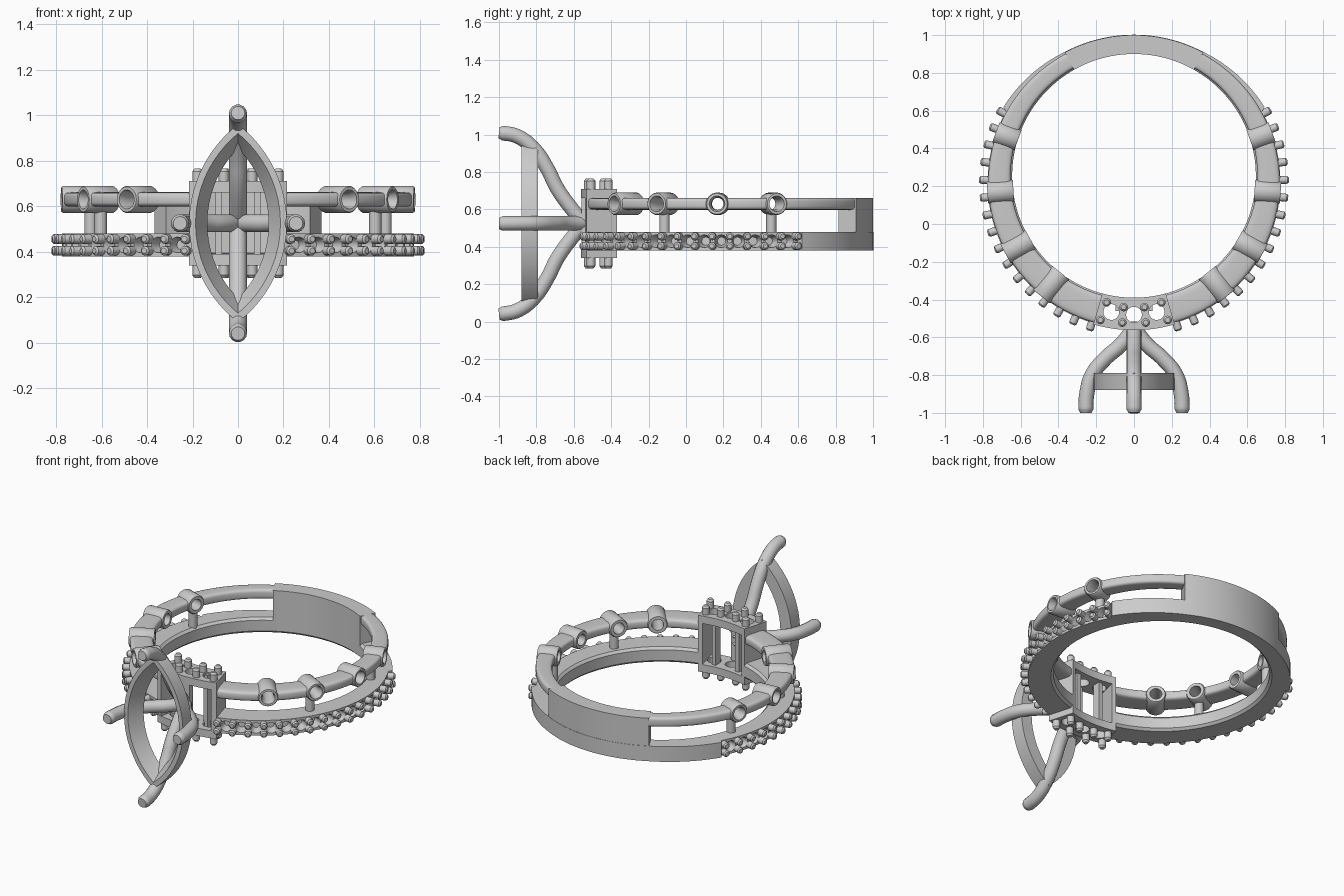
import bpy, bmesh
from math import sin, cos, sqrt, radians, pi, copysign
from mathutils import Vector, Matrix

if "Cube" in bpy.data.objects:
    bpy.data.objects.remove(bpy.data.objects["Cube"])

CY, ZM = 0.22, 0.525          # ring centre in y, mirror height of the head


def finish(name, bm):
    bmesh.ops.recalc_face_normals(bm, faces=bm.faces)
    me = bpy.data.meshes.new(name)
    bm.to_mesh(me)
    bm.free()
    ob = bpy.data.objects.new(name, me)
    bpy.context.collection.objects.link(ob)
    return ob


def polar(a, r, z):
    return Vector((r * cos(radians(a)), CY + r * sin(radians(a)), z))


def inner(a):                 # finger hole, centred slightly behind the outer circle
    s, c = sin(radians(a)), cos(radians(a))
    return 0.035 * s + sqrt(0.645 ** 2 - (0.035 * c) ** 2)


def skin(name, rings, closed):
    """Joins a list of equal point loops into a surface."""
    bm = bmesh.new()
    vs = [[bm.verts.new(p) for p in ring] for ring in rings]
    n, m = len(vs), len(vs[0])
    for i in range(n if closed else n - 1):
        a, b = vs[i], vs[(i + 1) % n]
        for j in range(m):
            k = (j + 1) % m
            bm.faces.new((a[j], a[k], b[k], b[j]))
    if not closed:
        bm.faces.new(vs[0])
        bm.faces.new(vs[-1])
    return finish(name, bm)


def sweep(name, a0, a1, profile, steps):
    """profile(angle) gives (radius, z) pairs, swept round the ring."""
    angs = [a0 + (a1 - a0) * i / steps for i in range(steps + 1)]
    return skin(name, [[polar(a, r, z) for r, z in profile(a)] for a in angs], False)


def rod(bm, p0, p1, r0, r1=None, seg=12):
    p0, p1 = Vector(p0), Vector(p1)
    d = p1 - p0
    mat = Matrix.Translation((p0 + p1) / 2) @ d.to_track_quat('Z', 'Y').to_matrix().to_4x4()
    bmesh.ops.create_cone(bm, cap_ends=True, segments=seg, radius1=r0,
                          radius2=r0 if r1 is None else r1, depth=d.length, matrix=mat)


def peg(bm, p0, p1, r, tip=0.012):
    p0, p1 = Vector(p0), Vector(p1)
    q = p1 - (p1 - p0).normalized() * tip
    rod(bm, p0, q, r)
    rod(bm, q, p1, r, r * 0.6)


def box(bm, x0, x1, y0, y1, z0, z1):
    mat = Matrix.Translation(((x0 + x1) / 2, (y0 + y1) / 2, (z0 + z1) / 2))
    bmesh.ops.create_cube(bm, size=1, matrix=mat @ Matrix.Diagonal((x1 - x0, y1 - y0, z1 - z0, 1)))


def cut(ob, bm):
    cutter = finish("cutter", bm)
    cutter.hide_render = True
    mod = ob.modifiers.new("cut", 'BOOLEAN')
    mod.operation, mod.solver, mod.object = 'DIFFERENCE', 'EXACT', cutter
    bpy.context.view_layer.objects.active = ob
    bpy.ops.object.modifier_apply(modifier=mod.name)
    bpy.data.objects.remove(cutter)


# Lower band: recessed for the small stones, thicker shoulder behind them
def band_profile(a):
    b = a if a <= 90 else 180 - a
    out = 0.775 if b < 30 else 0.782 + 0.016 * max(0, (62 - b) / 32)
    i = inner(a)
    return [(i, 0.395), (i + 0.015, 0.38), (out, 0.38), (out, 0.48), (i + 0.015, 0.48), (i, 0.465)]


band = sweep("lower_band", -74, 254, band_profile, 328)
holes, prongs = bmesh.new(), bmesh.new()
PITCH, START = 6.75, 28
for flip in (False, True):
    for k in range(16):
        a = START - PITCH * k
        h = a - PITCH / 2
        if flip:
            a, h = 180 - a, 180 - h
        for z in (0.404, 0.456):
            peg(prongs, polar(a, 0.75, z), polar(a, 0.82, z), 0.021, 0.008)
        if k < 15:
            rod(holes, polar(h, 0.72, 0.43), polar(h, 0.785, 0.43), 0.022, 0.037, 20)
cut(band, holes)
finish("small_stone_prongs", prongs)


# Upper rail with a soft rounded section
def rail_profile(a):
    i, o = inner(a) + 0.008, 0.772
    pts = []
    for k in range(20):
        t = 2 * pi * (k + 0.5) / 20
        c, s = cos(t), sin(t)
        pts.append(((i + o) / 2 + (o - i) / 2 * copysign(abs(c) ** 0.45, c),
                    0.63 + 0.032 * copysign(abs(s) ** 0.45, s)))
    return pts


rail = sweep("upper_rail", -74, 254, rail_profile, 164)

# Solid wall joining rail and band at the back
sweep("back_wall", 62, 118,
      lambda a: [(inner(a), 0.44), (0.78, 0.44), (0.78, 0.662), (inner(a), 0.662)], 56)

# Round bezels through the rail, every other one carried by a post
bores, posts = bmesh.new(), bmesh.new()
for n, a in enumerate((20, -4, -29, -51)):
    for s, side in ((a, "right"), (180 - a, "left")):
        r0, r1 = inner(s) - 0.002, 0.778
        rings = []
        ax = polar(s, 1, 0) - polar(s, 0, 0)
        tan = Vector((-ax.y, ax.x, 0))
        for rad, dist in ((0.036, r0), (0.055, r0), (0.06, r0 + 0.008),
                          (0.06, r1 - 0.008), (0.055, r1), (0.042, r1), (0.032, r1 - 0.04)):
            c = polar(s, dist, 0.63)
            rings.append([c + rad * (cos(t * pi / 14) * tan + sin(t * pi / 14) * Vector((0, 0, 1)))
                          for t in range(28)])
        skin(f"bezel_{side}_{n + 1}", rings, True)
        rod(bores, polar(s, 0.55, 0.63), polar(s, 0.85, 0.63), 0.045, seg=28)
        if n in (0, 2):
            rod(posts, polar(s, 0.69, 0.47), polar(s, 0.69, 0.59), 0.027, seg=20)
cut(rail, bores)
finish("bezel_posts", posts)

# Head gallery: top and bottom plates, each with three seats and eight prongs
pegs = bmesh.new()
for name, s in (("upper", 1), ("lower", -1)):
    z0, z1 = sorted((ZM + s * 0.135, ZM + s * 0.185))
    plate = sweep(f"{name}_gallery_plate", -106, -74,
                  lambda a: [(inner(a), z0), (0.782, z0), (0.782, z1), (inner(a), z1)], 24)
    seats = bmesh.new()
    for x, y in ((-0.12, -0.466), (0, -0.48), (0.12, -0.466)):
        rod(seats, (x, y, z0 - 0.1), (x, y, z1 + 0.1), 0.042, seg=24)
    cut(plate, seats)
    for x, y in ((0.145, -0.415), (0.055, -0.44), (0.062, -0.522), (0.178, -0.508)):
        for m in (1, -1):
            peg(pegs, (m * x, y, ZM + s * 0.15), (m * x, y, ZM + s * 0.24), 0.023)
finish("gallery_prongs", pegs)

# Gallery side walls and upright bars
for side, a0, a1 in (("right", -76.5, -74), ("left", -106, -103.5)):
    sweep(f"{side}_gallery_wall", a0, a1,
          lambda a: [(inner(a), 0.35), (0.781, 0.35), (0.781, 0.70), (inner(a), 0.70)], 2)
bars = bmesh.new()
box(bars, -0.04, 0.04, -0.56, -0.525, 0.35, 0.70)
for m in (-0.085, 0.085):
    box(bars, m - 0.014, m + 0.014, -0.46, -0.41, 0.35, 0.70)
finish("gallery_bars", bars)


# Marquise rim with a tapered seat
def marquise(w, h, y, n=24):
    R = (h * h + w * w) / (2 * w)
    pts = []
    for s in (1, -1):
        for k in range(n):
            z = s * h * cos(pi * k / n)
            pts.append((s * (sqrt(R * R - z * z) - (R - w)), y, ZM + z))
    return pts


skin("marquise_rim", [marquise(0.215, 0.435, -0.88), marquise(0.187, 0.395, -0.88),
                      marquise(0.135, 0.33, -0.79), marquise(0.215, 0.435, -0.79)], True)

# Four curved claws: (offset from the axis, y)
tall = [(0.485, -1.0), (0.483, -0.98), (0.465, -0.90), (0.395, -0.81),
        (0.29, -0.74), (0.19, -0.69), (0.09, -0.62), (0.0, -0.545)]
wide = [(0.255, -1.0), (0.255, -0.98), (0.25, -0.90), (0.222, -0.80),
        (0.15, -0.71), (0.07, -0.64), (0.0, -0.55)]
for name, path, dx, dz in (("top_claw", tall, 0, 1), ("bottom_claw", tall, 0, -1),
                           ("right_claw", wide, 1, 0), ("left_claw", wide, -1, 0)):
    cu = bpy.data.curves.new(name, 'CURVE')
    cu.dimensions, cu.bevel_depth, cu.bevel_resolution = '3D', 0.04, 5
    cu.use_fill_caps, cu.resolution_u = True, 6
    sp = cu.splines.new('BEZIER')
    sp.bezier_points.add(len(path) - 1)
    for i, (bp, (o, y)) in enumerate(zip(sp.bezier_points, path)):
        bp.co = (dx * o, y, ZM + dz * o)
        bp.handle_left_type = bp.handle_right_type = 'AUTO'
        bp.radius = 0.75 if i == 0 else 1
    ob = bpy.data.objects.new(name, cu)
    bpy.context.collection.objects.link(ob)
    bpy.ops.object.select_all(action='DESELECT')
    ob.select_set(True)
    bpy.context.view_layer.objects.active = ob
    bpy.ops.object.convert(target='MESH')

# Smooth shading with crisp edges
bpy.ops.object.select_all(action='SELECT')
bpy.ops.object.shade_smooth_by_angle(angle=radians(35))
